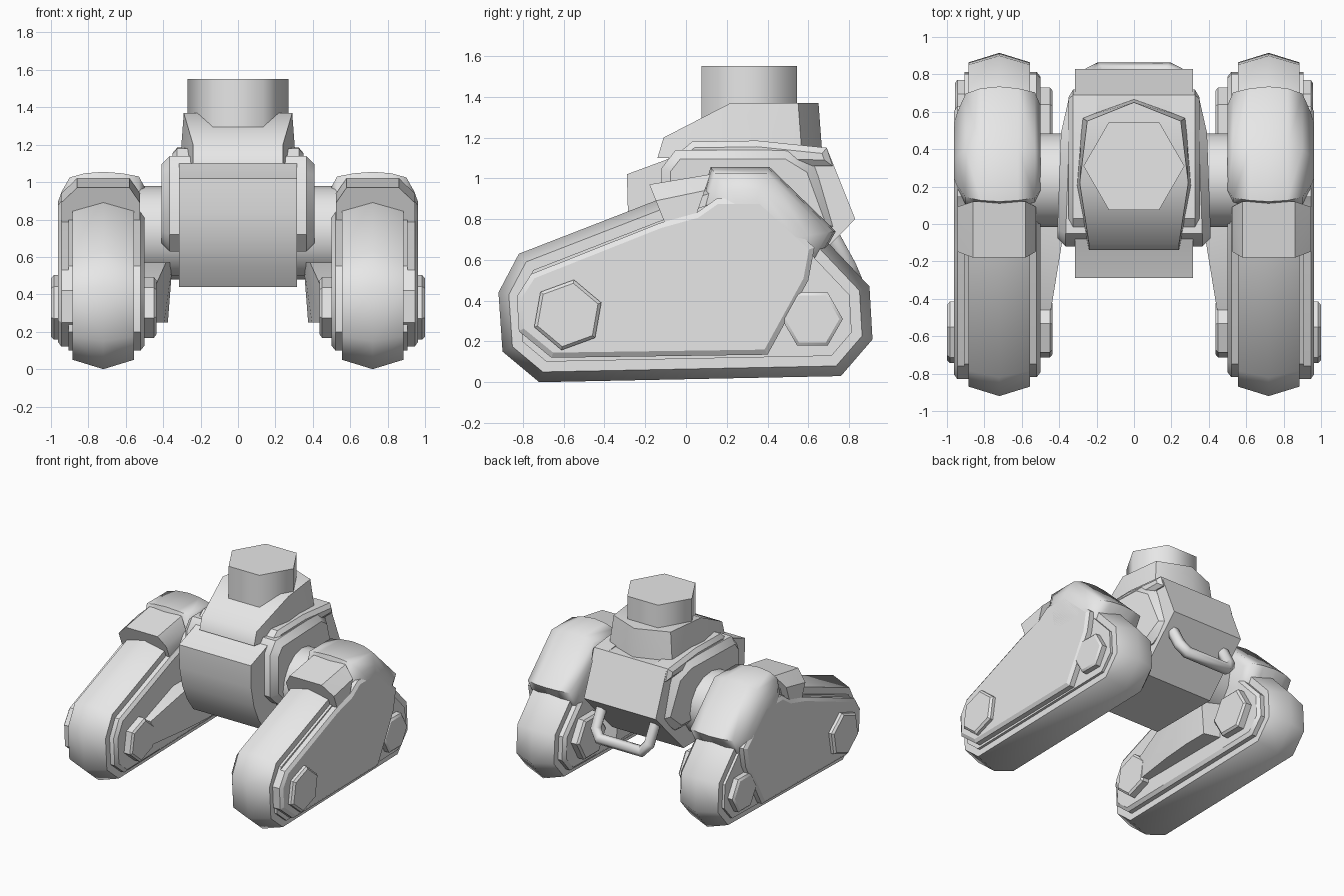
import bpy, bmesh, math
from mathutils import Vector

if "Cube" in bpy.data.objects:
    bpy.data.objects.remove(bpy.data.objects["Cube"])

grey = bpy.data.materials.new("plain_grey")
grey.diffuse_color = (0.8, 0.8, 0.8, 1)
grey.use_nodes = True
grey.node_tree.nodes["Principled BSDF"].inputs["Base Color"].default_value = grey.diffuse_color


def finish(name, bm, angle=38):
    """Store a bmesh as a smooth-shaded object with sharp creases."""
    bmesh.ops.recalc_face_normals(bm, faces=bm.faces)
    for f in bm.faces:
        f.smooth = True
    for e in bm.edges:
        e.smooth = len(e.link_faces) == 2 and e.calc_face_angle(0) < math.radians(angle)
    me = bpy.data.meshes.new(name)
    bm.to_mesh(me)
    bm.free()
    me.materials.append(grey)
    ob = bpy.data.objects.new(name, me)
    bpy.context.collection.objects.link(ob)
    return ob


def inset(poly, d):
    """Mitred inward offset of a 2D outline."""
    n = len(poly)
    pts = [Vector(p) for p in poly]
    area = sum(pts[i].x * pts[(i + 1) % n].y - pts[(i + 1) % n].x * pts[i].y for i in range(n))
    s = 1 if area > 0 else -1
    out = []
    for i in range(n):
        a = (pts[i] - pts[i - 1]).normalized()
        b = (pts[(i + 1) % n] - pts[i]).normalized()
        na, nb = Vector((-a.y, a.x)) * s, Vector((-b.y, b.x)) * s
        out.append(pts[i] + (na + nb) / (1 + na.dot(nb)) * d)
    return out


def loft(name, outline, layers, side=1, taper=None, angle=38):
    """Stack (x, inset) copies of a y-z outline along x and cap the ends."""
    bm = bmesh.new()
    rings = []
    for x, d in layers:
        ring = []
        for y, z in inset(outline, d):
            k = taper(y) if taper else 1
            ring.append(bm.verts.new((side * x * k, y, z)))
        rings.append(ring)
    n = len(outline)
    for a, b in zip(rings, rings[1:]):
        for i in range(n):
            j = (i + 1) % n
            bm.faces.new((a[i], a[j], b[j], b[i]))
    bm.faces.new(rings[0])
    bm.faces.new(rings[-1])
    return finish(name, bm, angle)


def hull(name, points, angle=38):
    bm = bmesh.new()
    for p in points:
        bm.verts.new(p)
    r = bmesh.ops.convex_hull(bm, input=bm.verts)
    junk = {v for v in r["geom_interior"] + r["geom_unused"] if isinstance(v, bmesh.types.BMVert)}
    bmesh.ops.delete(bm, geom=list(junk), context="VERTS")
    bmesh.ops.dissolve_limit(bm, angle_limit=0.03, verts=bm.verts, edges=bm.edges)
    return finish(name, bm, angle)


def ngon(cy, cz, r, sides=6, turn=0):
    return [(cy + r * math.cos(math.radians(turn) + math.tau * i / sides),
             cz + r * math.sin(math.radians(turn) + math.tau * i / sides)) for i in range(sides)]


TRACK = [(-.92, .44), (-.82, .63), (-.15, .89), (.12, .98), (.42, .98), (.72, .66),
         (.90, .47), (.915, .21), (.76, .03), (-.72, 0), (-.9, .15)]
SKIRT = [(-.83, .42), (-.76, .53), (-.13, .78), (.05, .83), (.15, .90), (.37, .90),
         (.63, .66), (.60, .50), (.40, .135), (-.66, .12), (-.82, .25)]
FENDER = [(.12, 1.055), (.41, 1.055), (.735, .74), (.60, .50), (.12, .50), (.06, .83)]
HOOD = [(.525, -.20), (.525, -.08), (.58, 0), (.86, 0), (.945, -.08), (.945, -.20)]

for side, tag in ((1, "right"), (-1, "left")):
    # crowned tread and the slab it wraps around
    loft("tread_" + tag, TRACK, [(.555, .10), (.555, .05), (.72, 0), (.885, .05), (.885, .10)], side, angle=60)
    loft("track_slab_" + tag, TRACK, [(.50, .125), (.52, .10), (.905, .10)], side)
    # outer armour plate and the fender above it
    loft("skirt_" + tag, SKIRT, [(.88, 0), (.945, 0), (.962, .025)], side, angle=20)
    loft("fender_" + tag, FENDER,
         [(.50, .08), (.53, .025), (.62, .008), (.72, 0), (.82, .008), (.90, .03), (.945, .11), (.962, .16)],
         side, angle=60)
    # arched hood in front of the fender
    hull("hood_" + tag, [(side * x, -.18 - .4 * d, .97 + d) for x, d in HOOD]
         + [(side * x, .12 + .35 * d, 1.02 + d) for x, d in HOOD])
    # hexagonal hubs, outside and inside
    loft("front_hub_" + tag, ngon(-.58, .33, .175, 6, 20), [(.90, 0), (.985, 0), (1.0, .015)], side)
    loft("rear_hub_" + tag, ngon(.62, .31, .15), [(.86, 0), (.945, 0), (.957, .015)], side)
    loft("inner_front_hub_" + tag, ngon(-.56, .33, .165, 6, 20), [(.55, 0), (.45, 0), (.437, .015)], side)
    loft("inner_rear_hub_" + tag, ngon(.55, .36, .18), [(.55, 0), (.45, 0), (.435, .015)], side)
    # suspension arm running back from the front hub
    hull("arm_" + tag, [(side * x, y, z) for x, y, z in
         ((.444, -.46, .25), (.444, -.46, .44), (.53, -.46, .25), (.53, -.46, .44),
          (.395, -.10, .25), (.385, -.10, .57), (.53, -.10, .25), (.53, -.10, .57),
          (.375, .15, .25), (.35, .15, .57), (.53, .15, .25), (.53, .15, .57),
          (.375, .34, .25), (.35, .34, .57), (.53, .38, .25), (.53, .38, .57))])

# axle through the body
loft("axle", ngon(.235, .73, .25, 16), [(-.55, 0), (.55, 0)])


def rear_taper(y):
    return 1 - .55 * max(0, y - .40)


# body core, the chamfered plates on its flanks and the ledges above them
CORE = [(-.29, 1.02), (-.285, .84), (-.25, .68), (-.19, .55), (-.11, .44), (.48, .44),
        (.83, .80), (.69, 1.15), (.03, 1.16), (-.10, 1.09)]
FLANK = [(-.12, 1.05), (-.05, 1.14), (.50, 1.14), (.63, 1.06), (.74, .76), (.60, .63),
         (-.03, .63), (-.12, .72)]
LEDGE = [(-.10, 1.07), (.03, 1.18), (.35, 1.185), (.69, 1.15), (.72, 1.06)]
loft("body_core", CORE, [(-.315, 0), (.315, 0)], angle=30)
for side, tag in ((1, "right"), (-1, "left")):
    loft("flank_plate_" + tag, FLANK, [(.25, 0), (.365, 0), (.41, .045)], side, rear_taper)
    loft("ledge_" + tag, LEDGE, [(.2, 0), (.325, 0), (.35, .03)], side)

# sloped collar and hexagonal neck
half = [(.24, -.14, 1.10), (.24, -.11, 1.20), (.19, .08, 1.30), (.29, .22, 1.37), (.25, .55, 1.37),
        (0, .65, 1.37), (.31, .20, 1.10), (.28, .57, 1.10), (0, .67, 1.10)]
hull("collar", half + [(-x, y, z) for x, y, z in half if x], angle=50)
hull("neck", [(x, y, z) for x, y in ngon(0, .31, .27) for z in (1.25, 1.55)], angle=65)

# bent grab handle under the back
cu = bpy.data.curves.new("grab_handle", "CURVE")
cu.dimensions = "3D"
cu.bevel_depth = .045
cu.bevel_resolution = 1
cu.use_fill_caps = True
path = [(.235, .68, .78), (.235, .795, .57), (.185, .82, .51)]
path += [(-x, y, z) for x, y, z in reversed(path)]
sp = cu.splines.new("POLY")
sp.points.add(len(path) - 1)
for p, co in zip(sp.points, path):
    p.co = (*co, 1)
cu.materials.append(grey)
bpy.context.collection.objects.link(bpy.data.objects.new("grab_handle", cu))
